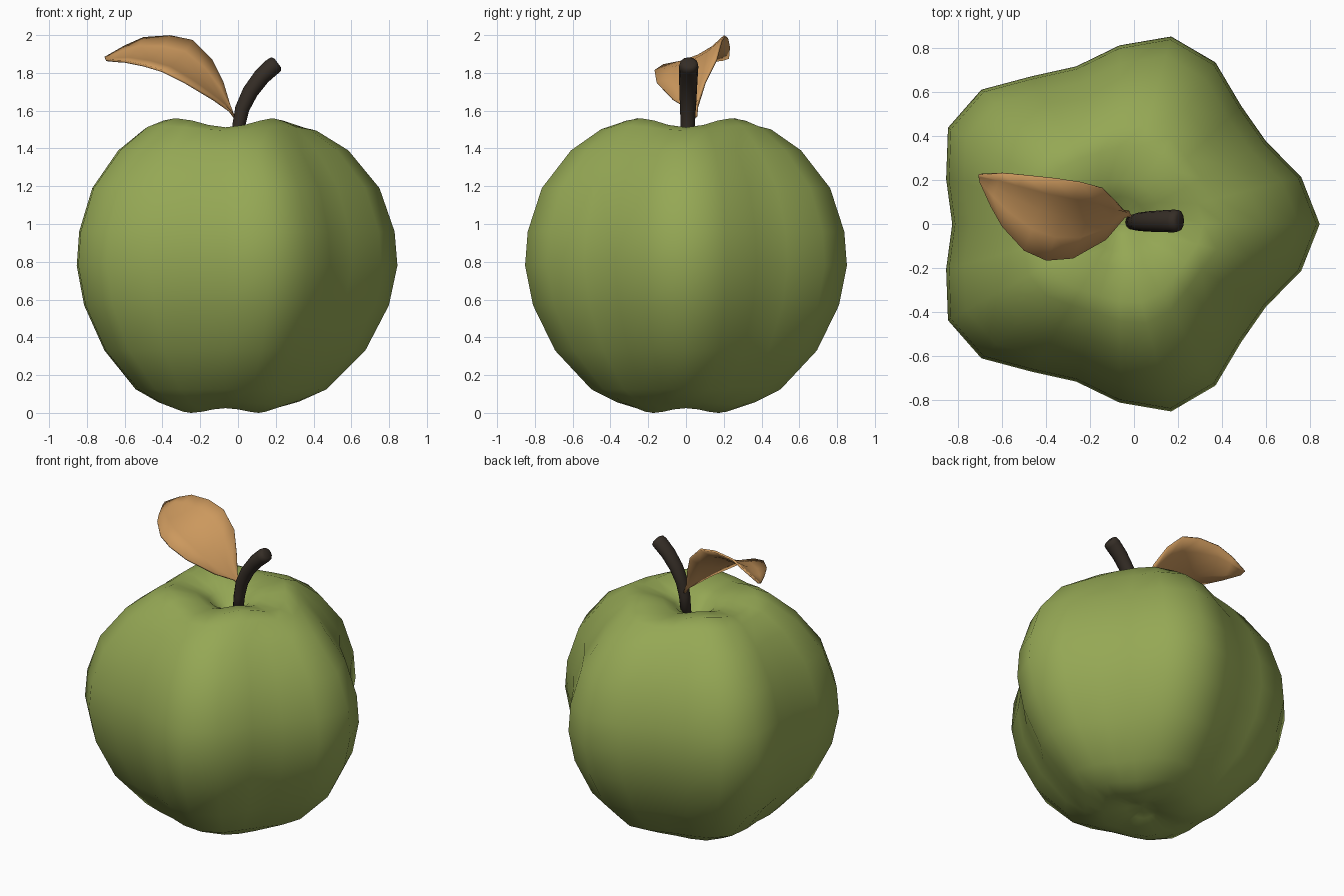
import bpy, bmesh, math
from mathutils import Vector

if "Cube" in bpy.data.objects:
    bpy.data.objects.remove(bpy.data.objects["Cube"])


def material(name, rgb):
    m = bpy.data.materials.new(name)
    m.diffuse_color = (*rgb, 1)
    m.use_nodes = True
    m.node_tree.nodes["Principled BSDF"].inputs["Base Color"].default_value = m.diffuse_color
    return m


def finish(name, bm, mat):
    bmesh.ops.recalc_face_normals(bm, faces=bm.faces)
    for f in bm.faces:
        f.smooth = True
    me = bpy.data.meshes.new(name)
    bm.to_mesh(me)
    bm.free()
    me.materials.append(mat)
    ob = bpy.data.objects.new(name, me)
    bpy.context.collection.objects.link(ob)
    return ob


def skin_rings(bm, rings, closed=True):
    for a, b in zip(rings, rings[1:]):
        n = max(len(a), len(b))
        for i in range(n if closed else n - 1):
            j = (i + 1) % n
            if len(a) == 1:
                bm.faces.new((a[0], b[i], b[j]))
            elif len(b) == 1:
                bm.faces.new((a[i], a[j], b[0]))
            else:
                bm.faces.new((a[i], a[j], b[j], b[i]))


green = material("apple green", (0.30, 0.39, 0.09))
brown = material("stem dark brown", (0.035, 0.026, 0.019))
tan = material("leaf tan", (0.60, 0.315, 0.11))

# Fruit: lathe profile (radius, height, height change along the axes)
# with five lobes in radius and a softly squared rim at both ends
profile = [(0, .07, 0), (.10, .04, .01), (.26, .0, .025), (.39, .045, .015),
           (.535, .125, 0), (.74, .33, 0), (.865, .57, 0), (.91, .78, 0),
           (.895, .96, 0), (.815, 1.19, 0), (.65, 1.39, 0), (.48, 1.52, -.025),
           (.38, 1.56, -.048), (.21, 1.525, -.03), (.13, 1.48, -.01),
           (.06, 1.41, 0), (0, 1.39, 0)]
SEG = 24
bm = bmesh.new()
rings = []
for r, z, rim in profile:
    if r == 0:
        rings.append([bm.verts.new((-.068, 0, z))])
        continue
    w = min(1, r / .7)
    ring = []
    for i in range(SEG):
        a = 2 * math.pi * i / SEG
        k = r * (1 + .0824 * w * (math.cos(5 * a) - 1))
        ring.append(bm.verts.new((-.066 + k * math.cos(a), .972 * k * math.sin(a),
                                  z + rim * (1 + math.cos(4 * a)) / 2)))
    rings.append(ring)
skin_rings(bm, rings)
finish("apple_fruit", bm, green)

# Stem: tapered tube swept along a bent path, with a rounded end
path = [(-.01, 1.37, .031), (.004, 1.52, .034), (.022, 1.61, .038), (.065, 1.70, .042),
        (.125, 1.78, .045), (.182, 1.833, .047), (.202, 1.847, .044), (.210, 1.853, .028)]
bm = bmesh.new()
rings = []
for i, (x, z, r) in enumerate(path):
    p, q = path[max(i - 1, 0)], path[min(i + 1, len(path) - 1)]
    t = Vector((q[0] - p[0], 0, q[1] - p[1])).normalized()
    side = Vector((t.z, 0, -t.x))
    c = Vector((x, .008 + .008 * i / 7, z))
    rings.append([bm.verts.new(c + side * r * math.cos(a) + Vector((0, r * 1.1 * math.sin(a), 0)))
                  for a in [2 * math.pi * k / 12 for k in range(12)]])
skin_rings(bm, rings)
bm.faces.new(rings[0])
bm.faces.new(rings[-1])
finish("stem", bm, brown)

# Leaf: cupped blade stretched between its front and back edges
front = [(-.015, .035, 1.56), (-.045, .03, 1.60), (-.13, -.07, 1.66), (-.28, -.155, 1.75),
         (-.40, -.165, 1.81), (-.50, -.12, 1.84), (-.60, -.01, 1.86), (-.65, .08, 1.863),
         (-.70, .19, 1.868)]
back = [(-.02, .055, 1.57), (-.045, .06, 1.635), (-.08, .10, 1.75), (-.14, .16, 1.87),
        (-.24, .187, 1.97), (-.36, .205, 1.995), (-.50, .22, 1.985), (-.60, .23, 1.94),
        (-.705, .225, 1.88)]
bm = bmesh.new()
rows = []
for i, (f, b) in enumerate(zip(front, back)):
    f, b = Vector(f), Vector(b)
    sag = Vector((0, .025, -.028)) * math.sin(math.pi * i / 8)
    rows.append([bm.verts.new(f.lerp(b, u) + sag * 4 * u * (1 - u))
                 for u in (0, .25, .5, .75, 1)])
skin_rings(bm, rows, closed=False)
leaf = finish("leaf", bm, tan)
mod = leaf.modifiers.new("thickness", "SOLIDIFY")
mod.thickness = .012
mod.offset = 0
